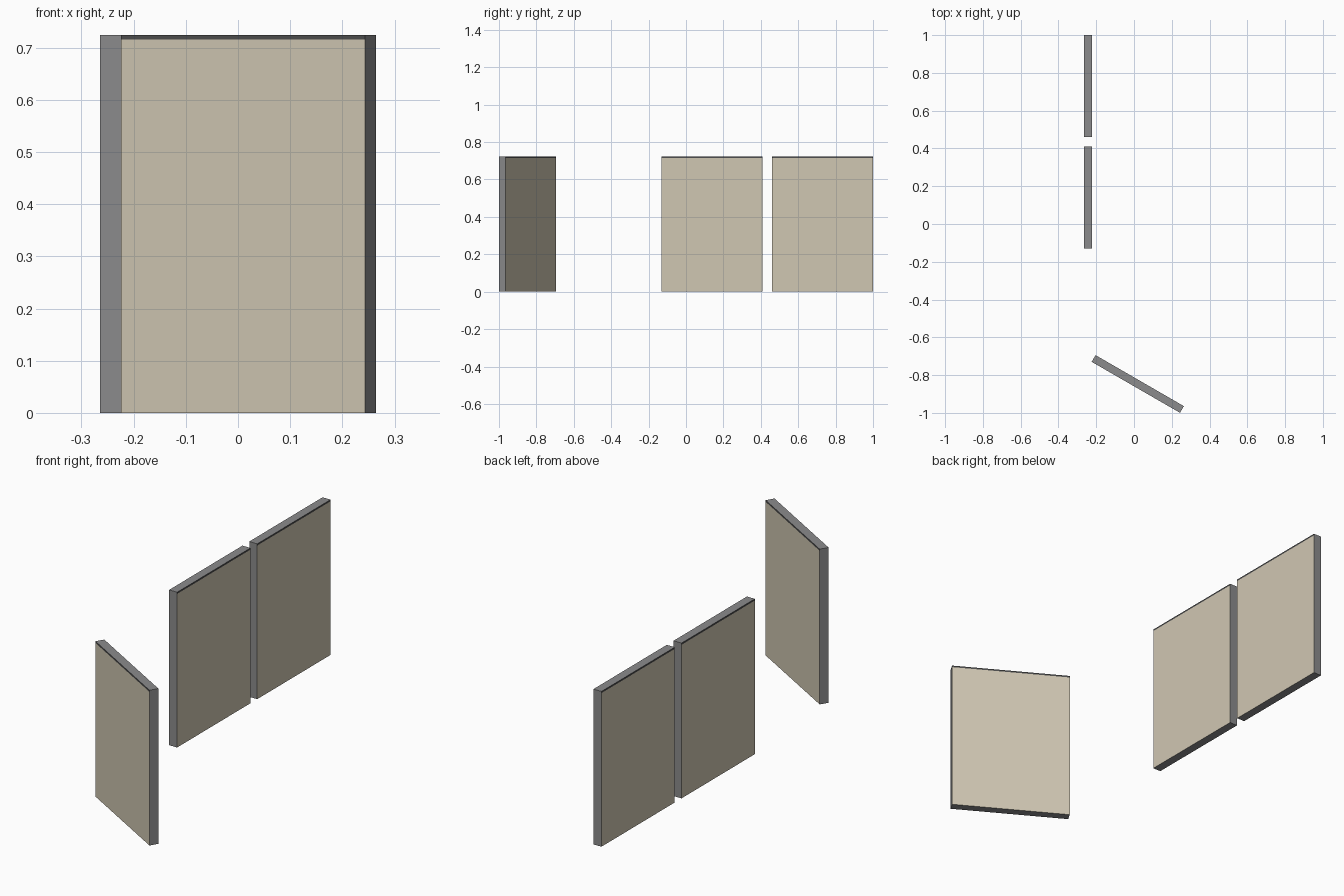
import bpy, bmesh, math

if "Cube" in bpy.data.objects:
    bpy.data.objects.remove(bpy.data.objects["Cube"])

LENGTH, THICK, HEIGHT, STRIP = 0.54, 0.041, 0.724, 0.008


def material(name, rgb):
    m = bpy.data.materials.new(name)
    m.diffuse_color = (*rgb, 1.0)
    m.use_nodes = True
    m.node_tree.nodes["Principled BSDF"].inputs["Base Color"].default_value = m.diffuse_color
    return m


MATS = [material("grey_edge", (0.26, 0.26, 0.265)),
        material("beige_fabric", (0.63, 0.57, 0.45)),
        material("dark_top_strip", (0.075, 0.075, 0.075))]


def panel(name, x, y, angle):
    """Upright board: beige broad faces, grey edges, thin dark strip under the top."""
    bm = bmesh.new()
    bmesh.ops.create_cube(bm, size=1.0)
    for v in bm.verts:
        v.co.x *= LENGTH
        v.co.y *= THICK
        v.co.z = (v.co.z + 0.5) * HEIGHT
    # cut the strip line below the top edge
    bmesh.ops.bisect_plane(bm, geom=bm.verts[:] + bm.edges[:] + bm.faces[:],
                           plane_co=(0, 0, HEIGHT - STRIP), plane_no=(0, 0, 1))
    bm.normal_update()
    for f in bm.faces:
        if abs(f.normal.y) > 0.9:
            f.material_index = 2 if f.calc_center_median().z > HEIGHT - STRIP else 1
    me = bpy.data.meshes.new(name)
    bm.to_mesh(me)
    bm.free()
    for m in MATS:
        me.materials.append(m)
    ob = bpy.data.objects.new(name, me)
    ob.location = (x, y, 0)
    ob.rotation_euler.z = math.radians(angle)
    bpy.context.collection.objects.link(ob)


# two panels in line, one standing apart at an angle
panel("back_panel", -0.2435, 0.73, 90)
panel("middle_panel", -0.2435, 0.14, 90)
panel("angled_front_panel", 0.02, -0.847, -30)
